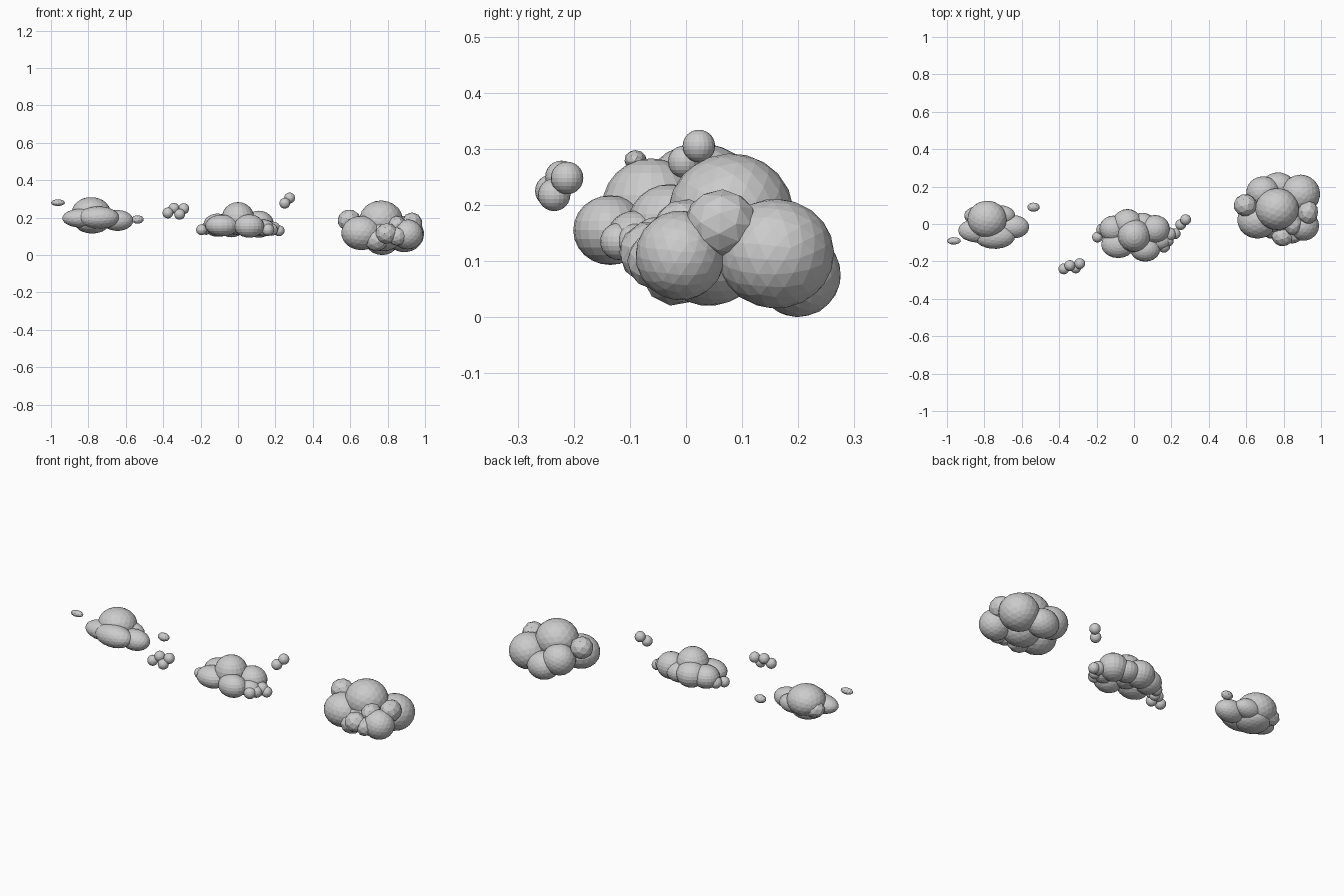
import bpy, bmesh, random
from mathutils import Matrix, Vector, Euler

random.seed(4)


def cloud(name, puffs, ico=False, turn=0.0):
    """One flat-shaded object from overlapping puffs: (centre, radii)."""
    bm = bmesh.new()
    for centre, radii in puffs:
        spin = Euler([random.uniform(-turn, turn) for _ in range(3)]).to_matrix().to_4x4()
        m = Matrix.Translation(Vector(centre)) @ Matrix.Diagonal((*radii, 1)) @ spin
        if ico:
            level = 3 if max(radii) > 0.07 else 2
            bmesh.ops.create_icosphere(bm, subdivisions=level, radius=1, matrix=m)
        else:
            bmesh.ops.create_uvsphere(bm, u_segments=20, v_segments=12, radius=1, matrix=m)
    mesh = bpy.data.meshes.new(name)
    bm.to_mesh(mesh)
    bm.free()
    obj = bpy.data.objects.new(name, mesh)
    bpy.context.collection.objects.link(obj)
    return obj


def ball(x, y, z, r):
    return ((x, y, z), (r, r, r))


# Left flattened cloud
cloud("left_cloud", [
    ((-0.785, 0.025, 0.225), (0.105, 0.100, 0.085)),
    ((-0.745, -0.065, 0.200), (0.110, 0.068, 0.060)),
    ((-0.830, -0.035, 0.197), (0.110, 0.065, 0.052)),
    ((-0.645, -0.015, 0.185), (0.085, 0.062, 0.056)),
    ((-0.780, 0.000, 0.168), (0.090, 0.090, 0.053)),
    ((-0.840, 0.045, 0.200), (0.070, 0.050, 0.050)),
    ((-0.715, 0.045, 0.195), (0.080, 0.055, 0.050)),
], ico=True, turn=0.3)

# Loose wisps by the left cloud
cloud("left_wisps", [
    ((-0.963, -0.090, 0.280), (0.038, 0.020, 0.018)),
    ((-0.537, 0.090, 0.190), (0.034, 0.025, 0.023)),
], ico=True, turn=0.3)

# Middle rounded cloud
cloud("middle_cloud", [
    ((0.000, -0.062, 0.195), (0.088, 0.088, 0.088)),
    ((0.060, -0.135, 0.155), (0.080, 0.066, 0.062)),
    ((-0.085, -0.110, 0.158), (0.090, 0.072, 0.058)),
    ((0.112, -0.028, 0.165), (0.080, 0.076, 0.072)),
    ((-0.035, 0.002, 0.165), (0.080, 0.078, 0.070)),
    ((-0.110, -0.025, 0.160), (0.075, 0.070, 0.062)),
    ((0.045, -0.005, 0.155), (0.070, 0.065, 0.055)),
    ((0.135, -0.090, 0.145), (0.060, 0.050, 0.045)),
    ball(-0.195, -0.070, 0.135, 0.029),
    ball(-0.170, -0.030, 0.140, 0.032),
    ball(0.160, -0.120, 0.135, 0.033),
    ball(0.180, -0.090, 0.135, 0.032),
    ball(0.190, -0.055, 0.142, 0.036),
    ball(0.220, -0.052, 0.130, 0.029),
])

# Little drifting balls on either side of the middle cloud
for name, spots in (
    ("drifting_balls_left", [(-0.375, -0.240, 0.225), (-0.343, -0.222, 0.250),
                             (-0.312, -0.235, 0.218), (-0.290, -0.212, 0.248)]),
    ("drifting_balls_right", [(0.250, -0.003, 0.277), (0.276, 0.023, 0.305)]),
):
    cloud(name, [ball(*p, 0.029) for p in spots])

# Large faceted right cloud
cloud("right_cloud", [
    ((0.765, 0.080, 0.185), (0.117, 0.112, 0.107)),
    ((0.890, 0.160, 0.113), (0.105, 0.104, 0.098)),
    ((0.660, 0.020, 0.118), (0.108, 0.098, 0.092)),
    ((0.690, 0.170, 0.120), (0.090, 0.085, 0.085)),
    ((0.770, 0.200, 0.076), (0.090, 0.076, 0.076)),
    ((0.905, -0.010, 0.110), (0.085, 0.080, 0.080)),
    ((0.775, 0.040, 0.105), (0.105, 0.095, 0.085)),
    ((0.595, 0.100, 0.185), (0.063, 0.060, 0.060)),
    ((0.930, 0.062, 0.168), (0.056, 0.065, 0.060)),
    ((0.795, -0.065, 0.115), (0.060, 0.055, 0.056)),
    ((0.850, 0.000, 0.160), (0.050, 0.060, 0.050)),
    ((0.850, -0.060, 0.100), (0.050, 0.045, 0.050)),
    ((0.740, -0.020, 0.080), (0.065, 0.060, 0.060)),
], ico=True, turn=1.0)
